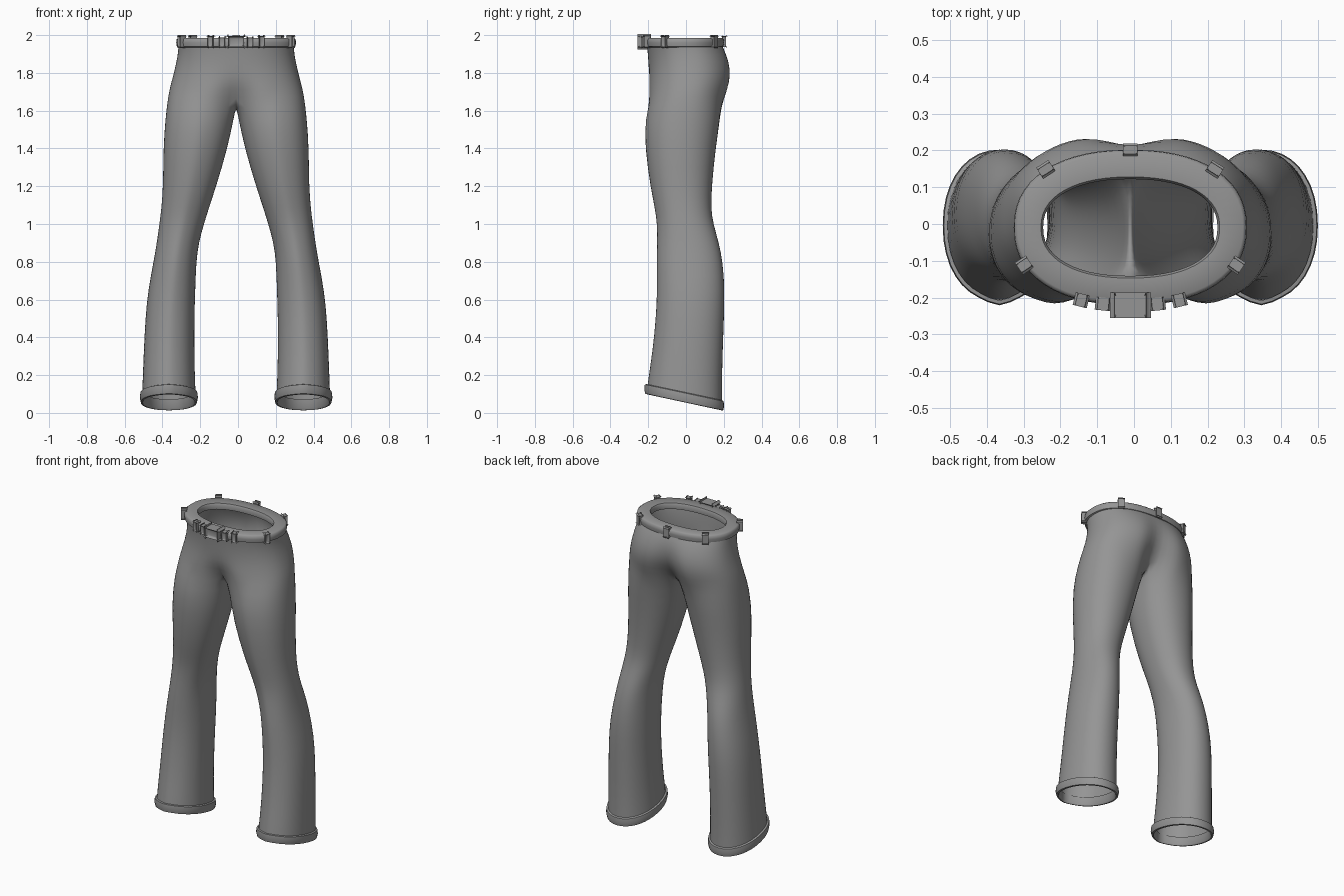
import bpy, bmesh, math
from mathutils import Vector

if "Cube" in bpy.data.objects:
    bpy.data.objects.remove(bpy.data.objects["Cube"])

CX = -0.01          # the garment sits slightly off centre
OUT, INN = 20, 5    # ring points on the outer side / along the inseam

cloth = bpy.data.materials.new("grey cloth")
cloth.diffuse_color = (0.3, 0.3, 0.3, 1)
cloth.use_nodes = True
cloth.node_tree.nodes["Principled BSDF"].inputs["Base Color"].default_value = cloth.diffuse_color


def spow(v, p):
    return math.copysign(abs(v) ** p, v)


def make(name, bm, angle=40):
    bmesh.ops.recalc_face_normals(bm, faces=bm.faces)
    me = bpy.data.meshes.new(name)
    bm.to_mesh(me)
    bm.free()
    me.materials.append(cloth)
    ob = bpy.data.objects.new(name, me)
    bpy.context.collection.objects.link(ob)
    ob.location.x = CX
    bpy.context.view_layer.objects.active = ob
    ob.select_set(True)
    bpy.ops.object.shade_smooth_by_angle(angle=math.radians(angle))
    ob.select_set(False)
    return ob


def mirror(ob):
    m = ob.modifiers.new("mirror", 'MIRROR')
    m.use_clip = True
    m.merge_threshold = 0.002


def subdivide(ob):
    s = ob.modifiers.new("smooth", 'SUBSURF')
    s.levels = s.render_levels = 1


# ---- cross-sections
def hip_point(t, xo, yf, yb, dent_f=0, dent_b=0):
    cy, ry = (yf + yb) / 2, (yb - yf) / 2
    x = xo * spow(math.sin(t), 0.88)
    y = cy - ry * spow(math.cos(t), 0.88)
    g = math.exp(-(x / 0.075) ** 2)
    return x, y + g * (dent_f if y < cy else -dent_b)


def leg_point(t, z, xi, xo, yf, yb, off=0.0):
    cy, ry, rx = (yf + yb) / 2, (yb - yf) / 2, (xo - xi) / 2
    x = (xi + xo) / 2 + (rx + off) * spow(math.sin(t), 0.93)
    y = cy - (ry + off - 0.004) * spow(math.cos(t), 0.93)
    d = (t + math.pi) % (2 * math.pi) - math.pi
    y -= 0.010 * math.exp(-(d / 0.2) ** 2)           # pressed front crease
    tilt = 0.215 * min(1, max(0, (0.6 - z) / 0.5))    # hem is lower at the back
    return Vector((x, y, z - tilt * y))


HIPS = [  # z, half width, front, back, front dent, seat cleft
    (1.95, .306, -.208, .190, 0, 0), (1.90, .308, -.202, .224, 0, .012),
    (1.82, .325, -.198, .252, 0, .038), (1.745, .345, -.205, .246, .018, .062),
    (1.685, .360, -.213, .228, .07, .095)]
LEGS = [  # z, inner x, outer x, front, back
    (1.56, .012, .376, -.217, .187), (1.40, .045, .387, -.215, .162),
    (1.20, .105, .387, -.187, .142), (1.08, .145, .397, -.162, .137),
    (1.00, .170, .407, -.151, .150), (.90, .198, .421, -.150, .180),
    (.80, .211, .438, -.153, .200), (.65, .216, .467, -.151, .211),
    (.50, .221, .482, -.157, .206), (.30, .221, .491, -.176, .198),
    (.17, .217, .496, -.194, .196), (.08, .213, .499, -.205, .197)]

# ---- trousers: half body, mirrored
bm = bmesh.new()
rows = []
for z, *p in HIPS:
    row = []
    for k in range(OUT + 1):
        x, y = hip_point(math.pi * k / OUT, *p)
        row.append(bm.verts.new((0 if k in (0, OUT) else x, y, z)))
    rows.append(row)
for a, b in zip(rows, rows[1:]):
    for k in range(OUT):
        bm.faces.new((a[k], a[k + 1], b[k + 1], b[k]))
# crotch seam closes the lowest hip row into a leg ring
ring = rows[-1][:]
y0, y1 = ring[-1].co.y, ring[0].co.y
for i in range(1, INN + 1):
    f = i / (INN + 1)
    ring.append(bm.verts.new((0, y0 + (y1 - y0) * f, 1.685 - .06 * math.sin(math.pi * f))))
for p in LEGS:
    new = []
    for k in range(OUT + 1 + INN):
        if k <= OUT:
            deg = -60 + 15 * k
        else:
            deg = 240 + 60 * (k - OUT) / (INN + 1)
        new.append(bm.verts.new(leg_point(math.radians(deg), *p)))
    n = len(new)
    for k in range(n):
        bm.faces.new((ring[k], ring[(k + 1) % n], new[(k + 1) % n], new[k]))
    ring = new
body = make("trousers", bm, 70)
mirror(body)
subdivide(body)


def loft(name, rings, angle):
    bm = bmesh.new()
    vs = [[bm.verts.new(p) for p in r] for r in rings]
    n = len(vs[0])
    for a, b in zip(vs, vs[1:]):
        for k in range(n):
            bm.faces.new((a[k], a[(k + 1) % n], b[(k + 1) % n], b[k]))
    return make(name, bm, angle)


# ---- turned-up hems
HEM = (.213, .499, -.204, .195)
prof = [(-.002, .108), (.008, .104), (.011, .080), (.006, .056), (-.004, .054), (-.010, .066), (-.012, .11)]
hem = loft("hems", [[leg_point(math.tau * k / 36, z, *HEM, off=o) for k in range(36)]
                    for o, z in prof], 50)
mirror(hem)


# ---- waistband with a wide flat rim
def waist(t, off):
    x, y = hip_point(t, .309 + off, -.213 - off, .194 + off)
    return x, y


prof = [(-.006, 1.935), (.005, 1.94), (.008, 1.96), (.006, 1.978), (-.003, 1.985),
        (-.066, 1.982), (-.072, 1.972), (-.069, 1.945)]
loft("waistband", [[(*waist(math.tau * k / 56, o), z) for k in range(56)] for o, z in prof], 50)


# ---- belt loops and front fastening
def tab(name, deg, w, d, h, z):
    t = math.radians(deg)
    a, b = Vector(waist(t - .03, .008)), Vector(waist(t + .03, .008))
    c, tan = (a + b) / 2, (b - a).normalized()
    nor = Vector((tan.y, -tan.x))
    bm = bmesh.new()
    bmesh.ops.create_cube(bm, size=1)
    for v in bm.verts:
        q = c + tan * (v.co.x * w) + nor * (v.co.y * d)
        v.co = (q.x, q.y, z + v.co.z * h)
    bmesh.ops.bevel(bm, geom=bm.edges[:], offset=min(w, d, h) * .3, segments=2,
                    profile=.5, affect='EDGES')
    make(name, bm, 50)


for deg in (22, 64, 136, 180, 224, 296, 338):
    tab("belt_loop", deg, .026, .022, .056, 1.966)
tab("fly_button", 0, .085, .044, .056, 1.966)
for deg in (-11, 11):
    tab("fly_flap", deg, .03, .022, .05, 1.963)
